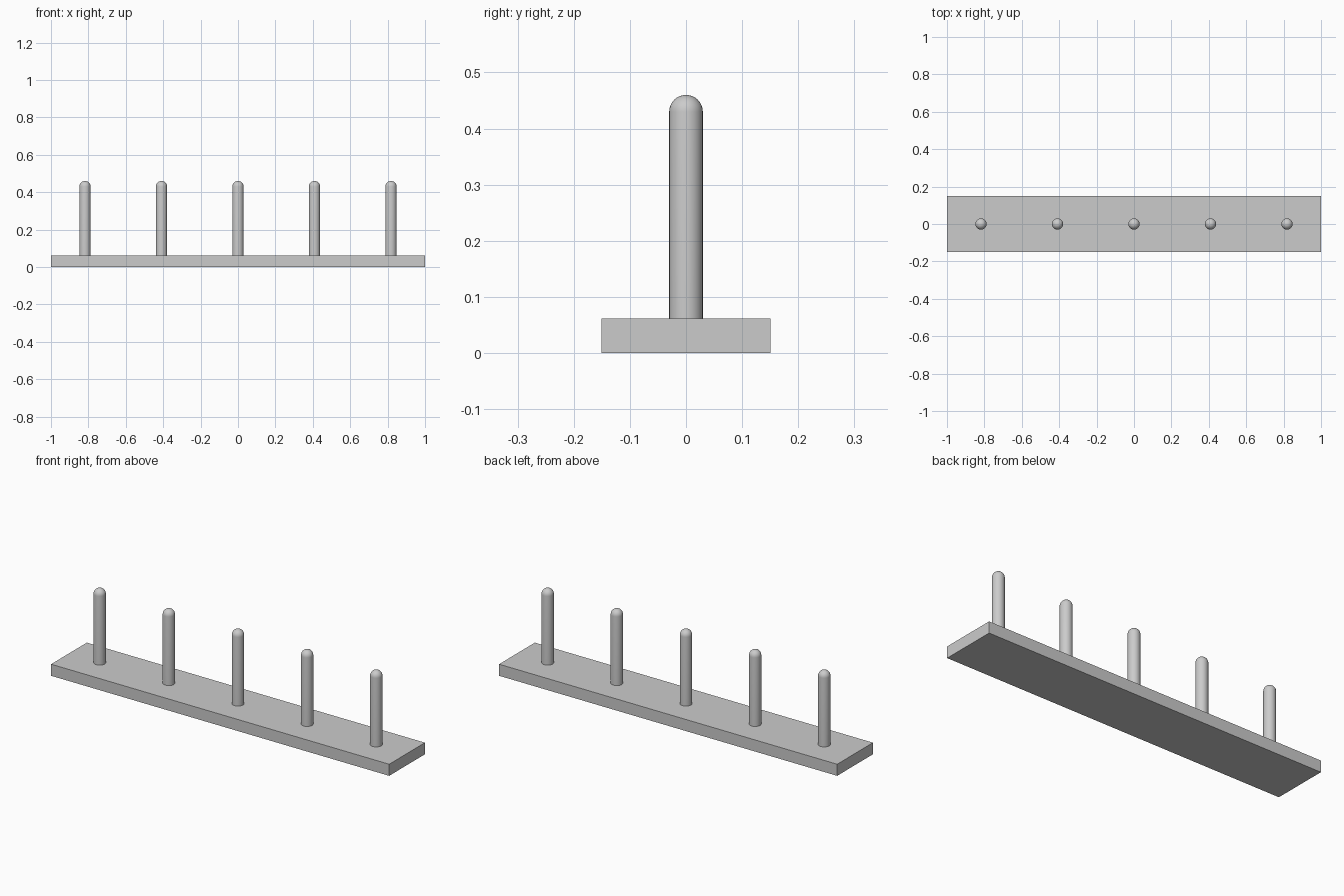
import bpy, bmesh, math
from mathutils import Matrix

cube = bpy.data.objects.get("Cube")
if cube:
    bpy.data.objects.remove(cube, do_unlink=True)

BASE_HEIGHT = 0.062
PEG_RADIUS = 0.03
PEG_TOP = 0.46
PEG_SPACING = 0.409

# Single plain grey
grey = bpy.data.materials.new("plain grey")
grey.use_nodes = True
colour = (0.6, 0.6, 0.6, 1)
grey.diffuse_color = colour
grey.node_tree.nodes["Principled BSDF"].inputs["Base Color"].default_value = colour


def add_object(name, bm):
    bmesh.ops.recalc_face_normals(bm, faces=bm.faces)
    mesh = bpy.data.meshes.new(name)
    bm.to_mesh(mesh)
    bm.free()
    mesh.materials.append(grey)
    obj = bpy.data.objects.new(name, mesh)
    bpy.context.collection.objects.link(obj)
    return obj


# Flat rectangular base
bm = bmesh.new()
bmesh.ops.create_cube(bm, size=1, matrix=Matrix.Translation((0, 0, BASE_HEIGHT / 2))
                      @ Matrix.Diagonal((2, 0.302, BASE_HEIGHT, 1)))
add_object("base", bm)

# Round peg with a domed tip, spun from a profile
bm = bmesh.new()
shoulder = PEG_TOP - PEG_RADIUS
steps = 8
profile = [(PEG_RADIUS, BASE_HEIGHT)]
for i in range(steps + 1):
    a = math.pi / 2 * i / steps
    profile.append((PEG_RADIUS * math.cos(a), shoulder + PEG_RADIUS * math.sin(a)))
verts = [bm.verts.new((r, 0, z)) for r, z in profile]
edges = [bm.edges.new(pair) for pair in zip(verts, verts[1:])]
bmesh.ops.spin(bm, geom=verts + edges, cent=(0, 0, 0), axis=(0, 0, 1),
               angle=math.tau, steps=32, use_merge=True)
bmesh.ops.remove_doubles(bm, verts=bm.verts, dist=0.0001)
for face in bm.faces:
    face.smooth = True
first_peg = add_object("peg_1", bm)

# Row of five evenly spaced pegs
first_peg.location.x = -2 * PEG_SPACING
for i in range(1, 5):
    peg = bpy.data.objects.new(f"peg_{i + 1}", first_peg.data)
    peg.location.x = (i - 2) * PEG_SPACING
    bpy.context.collection.objects.link(peg)
